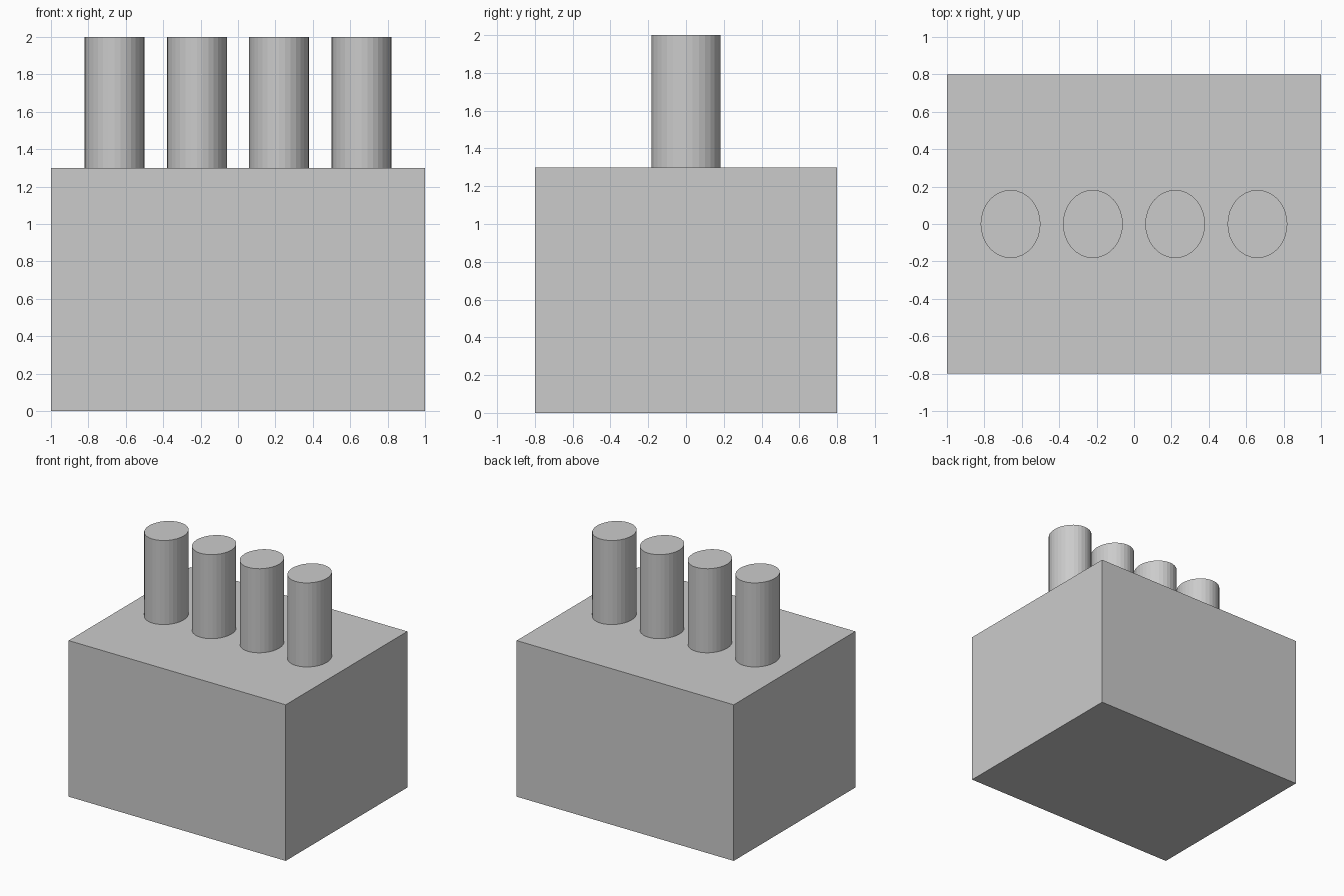
import bpy

if "Cube" in bpy.data.objects:
    bpy.data.objects.remove(bpy.data.objects["Cube"])

# Main block
bpy.ops.mesh.primitive_cube_add(size=1, location=(0, 0, 0.65))
block = bpy.context.object
block.name = "body_block"
block.scale = (2.0, 1.6, 1.3)
bpy.ops.object.transform_apply(location=False, rotation=False, scale=True)

# Row of four slightly oval posts standing on the block
for i in range(4):
    x = -0.66 + 0.44 * i
    bpy.ops.mesh.primitive_cylinder_add(vertices=32, radius=1, depth=0.7,
                                        location=(x, 0, 1.65))
    post = bpy.context.object
    post.name = f"post_{i + 1}"
    post.scale = (0.16, 0.182, 1)
    bpy.ops.object.transform_apply(location=False, rotation=False, scale=True)
